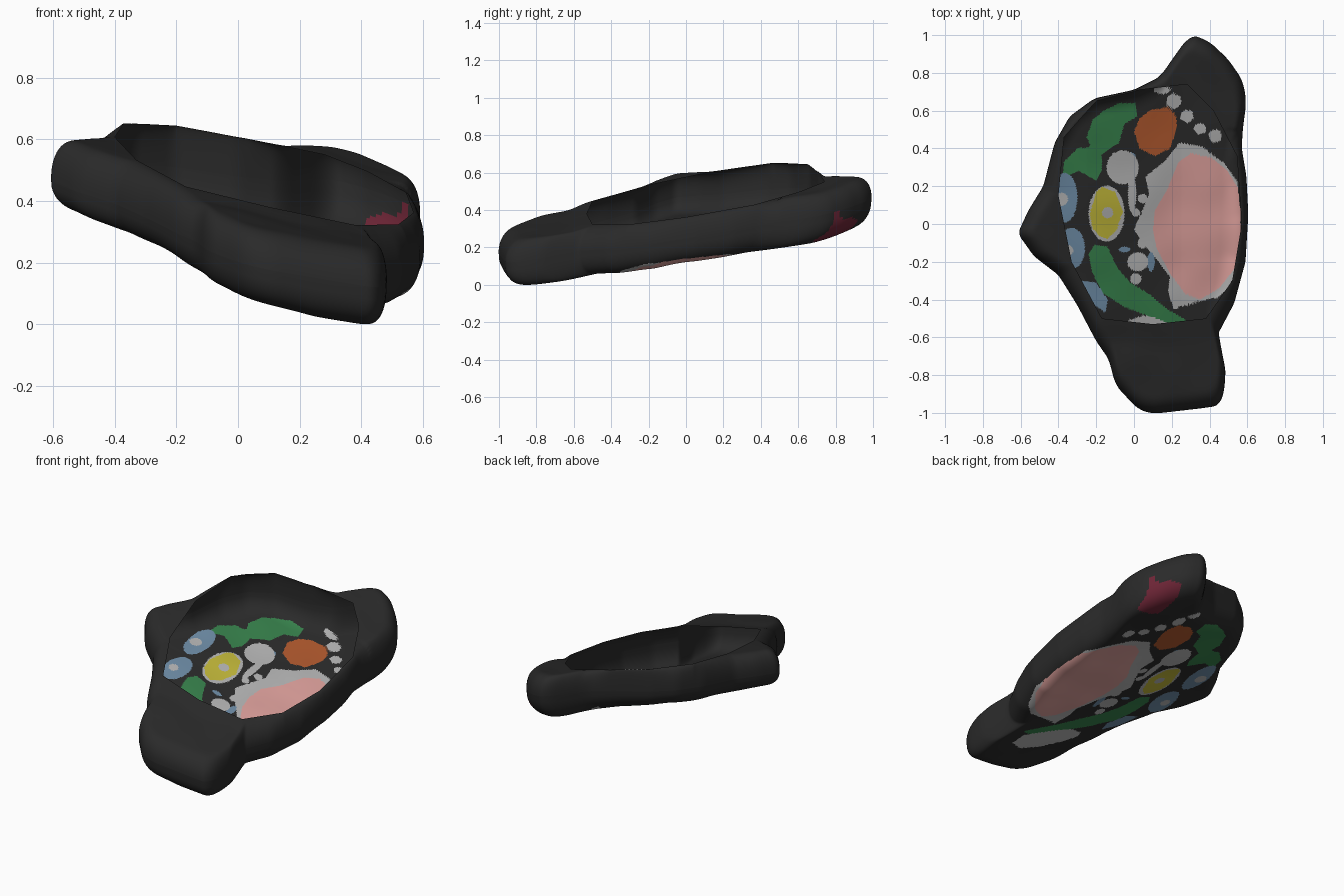
import bpy, math
from mathutils import Vector, noise

if "Cube" in bpy.data.objects:
    bpy.data.objects.remove(bpy.data.objects["Cube"])

CX, CY = 0.1, 0.0          # pole of the radial layout
N = 540                    # spokes

COLOURS = {
    "charcoal": (0.023, 0.023, 0.023), "light_grey": (0.44, 0.44, 0.44),
    "pink": (0.7, 0.34, 0.32), "blue": (0.15, 0.255, 0.37),
    "green": (0.036, 0.21, 0.068), "yellow": (0.52, 0.46, 0.04),
    "orange": (0.42, 0.095, 0.026), "maroon": (0.15, 0.018, 0.036)}
NAMES = list(COLOURS)
MATS = []
for n, c in COLOURS.items():
    m = bpy.data.materials.new(n)
    m.diffuse_color = (*c, 1)
    m.use_nodes = True
    m.node_tree.nodes["Principled BSDF"].inputs["Base Color"].default_value = m.diffuse_color
    MATS.append(m)

# Plan outline of the body and of the flat cut opening
outline = [(.30, 1.005), (.4, .965), (.5, .87), (.575, .76), (.595, .65), (.575, .5), (.57, .4),
           (.595, .25), (.605, .05), (.59, -.2), (.53, -.42), (.435, -.6), (.48, -.7),
           (.485, -.83), (.46, -.96), (.36, -.975), (.1, -1.005), (.02, -.98), (-.1, -.85),
           (-.13, -.72), (-.2, -.62), (-.3, -.43), (-.4, -.27), (-.53, -.17), (-.615, -.05),
           (-.56, .07), (-.48, .2), (-.42, .43), (-.34, .57), (-.21, .665), (0, .71),
           (.14, .78), (.23, .91)]
opening = [(-.4, .15), (-.37, .46), (-.2, .65), (.03, .71), (.28, .74), (.42, .6), (.545, .36),
           (.57, 0), (.52, -.3), (.38, -.5), (.1, -.53), (-.17, -.5), (-.33, -.2)]


def reach(poly, a):
    """distance from the pole to a star-shaped polygon along angle a"""
    dx, dy = math.cos(a), math.sin(a)
    best = 0
    for (x0, y0), (x1, y1) in zip(poly, poly[1:] + poly[:1]):
        ex, ey, px, py = x1 - x0, y1 - y0, x0 - CX, y0 - CY
        d = dx * ey - dy * ex
        if abs(d) > 1e-9:
            t, s = (px * ey - py * ex) / d, (px * dy - py * dx) / d
            if t > 0 and -1e-6 <= s <= 1 + 1e-6:
                best = max(best, t)
    return best


ANG = [2 * math.pi * (i + .37) / N for i in range(N)]
raw = [reach(outline, a) for a in ANG]
OUT = [sum(raw[(i + k) % N] for k in range(-3, 4)) / 7 for i in range(N)]
HOLE = [min(reach(opening, a), o - .012) for a, o in zip(ANG, OUT)]


def spot_at(i, r):
    return CX + r * math.cos(ANG[i]), CY + r * math.sin(ANG[i])


def plane(x, y):
    return .484 - .227 * x + .166 * y


def lump(x, y, amount):
    return amount * noise.noise(Vector((x * 5, y * 5, 1.7)))


def edge_depth(i):
    return .13 - .04 * spot_at(i, OUT[i])[0]


def shoulder(u, p):
    """1 at u = 0 falling steeply to 0 at u = 1"""
    return max(0, 1 - max(0, u) ** p) ** (1 / p)


def floor_point(i, t):
    r, w = OUT[i] * t, OUT[i] * (1 - t)
    x, y = spot_at(i, r)
    e = edge_depth(i)
    full = .25 + .06 * min(.25, max(-.25, x)) + lump(x, y, .008)
    side = .115 + .03 * min(1, max(-1, x / .4))       # rounder on the right
    return (x, y, plane(x, y) - e - (full - e) * shoulder(1 - w / side, 2.3))


def rim_point(i, s):
    width = OUT[i] - HOLE[i]
    x, y = spot_at(i, HOLE[i] + width * s)
    e = edge_depth(i)
    slack = (.01 if y < .5 else -.005) * min(1, width * s / .12)
    slack += lump(x, y, .01) * min(1, width * s / .1)
    u = 1 - width * (1 - s) / min(.095, width)
    return (x, y, plane(x, y) - e + (e - slack) * shoulder(u, 2.2))


def sheet(name, point, steps, flip, colour=None):
    """rings of N points, bridged with quads"""
    verts = [point(i, s) for s in steps for i in range(N)]
    faces = []
    for k in range(len(steps) - 1):
        for i in range(N):
            j = (i + 1) % N
            f = (k * N + i, (k + 1) * N + i, (k + 1) * N + j, k * N + j)
            faces.append(f[::-1] if flip else f)
    if steps[0] > 0:                       # close the tiny centre
        faces.append(tuple(range(N))[::-1] if flip else tuple(range(N)))
    me = bpy.data.meshes.new(name)
    me.from_pydata(verts, [], faces)
    for m in MATS:
        me.materials.append(m)
    for p in me.polygons:
        p.use_smooth = True
        if colour:
            p.material_index = colour(p.center.x, p.center.y)
    ob = bpy.data.objects.new(name, me)
    bpy.context.collection.objects.link(ob)
    return ob


# Coloured patches of the floor; later ones lie over earlier ones
REGIONS = []


def patch(col, pts):
    xs, ys = [p[0] for p in pts], [p[1] for p in pts]

    def inside(x, y):
        hit = False
        for (x0, y0), (x1, y1) in zip(pts, pts[1:] + pts[:1]):
            if (y0 > y) != (y1 > y) and x < x0 + (y - y0) * (x1 - x0) / (y1 - y0):
                hit = not hit
        return hit
    REGIONS.insert(0, (NAMES.index(col), min(xs), max(xs), min(ys), max(ys), inside))


def oval(col, cx, cy, rx, ry):
    REGIONS.insert(0, (NAMES.index(col), cx - rx, cx + rx, cy - ry, cy + ry,
                       lambda x, y: ((x - cx) / rx) ** 2 + ((y - cy) / ry) ** 2 < 1))


def floor_colour(x, y):
    for c, x0, x1, y0, y1, inside in REGIONS:
        if x0 < x < x1 and y0 < y < y1 and inside(x, y):
            return c
    return 0


# large pink patch in a grey border
patch("light_grey", [(0, -.03), (.04, .06), (.08, .16), (.06, .25), (.11, .29), (.16, .33), (.24, .43),
                     (.36, .41), (.48, .32), (.55, .22), (.56, -.2), (.5, -.34), (.44, -.39), (.34, -.41),
                     (.21, -.45), (.18, -.36), (.19, -.28), (.13, -.2), (.07, -.13)])
patch("pink", [(.1, -.03), (.11, .07), (.18, .19), (.23, .32), (.3, .375), (.41, .35), (.49, .29), (.55, .19),
               (.565, .05), (.56, -.13), (.53, -.24), (.45, -.34), (.35, -.4), (.27, -.37),
               (.19, -.26), (.12, -.13)])
# grey front patch, green ribbons
patch("light_grey", [(-.03, -.51), (.05, -.485), (.15, -.49), (.24, -.54), (.32, -.6), (.33, -.68),
                     (.25, -.72), (.12, -.68), (.02, -.61), (-.04, -.55)])
patch("green", [(-.37, .33), (-.38, .24), (-.29, .28), (-.2, .23), (-.17, .29), (-.17, .37), (-.08, .43),
                (-.05, .53), (.02, .57), (.01, .64), (-.08, .64), (-.16, .6), (-.22, .55),
                (-.25, .46), (-.23, .41), (-.3, .4)])
patch("green", [(-.24, -.16), (-.21, -.11), (-.14, -.12), (-.09, -.23), (-.02, -.31), (.08, -.37),
                (.16, -.44), (.26, -.5), (.35, -.56), (.3, -.58), (.16, -.515), (.06, -.48), (-.05, -.44),
                (-.16, -.37), (-.22, -.26)])
# orange and maroon patches
patch("orange", [(.0, .49), (.03, .56), (.09, .605), (.18, .62), (.225, .57), (.225, .5), (.19, .4),
                 (.11, .36), (.03, .4)])
patch("maroon", [(.41, .7), (.55, .68), (.55, .8), (.48, .88), (.42, .92), (.4, .85)])
# yellow patch with grey border and core
oval("light_grey", -.145, .055, .095, .148)
patch("yellow", [(-.235, .05), (-.2, .17), (-.17, .195), (-.1, .17), (-.06, .07), (-.09, -.03),
                 (-.14, -.08), (-.19, -.06), (-.22, -.02)])
oval("light_grey", -.14, .06, .03, .03)
# blue patches with grey cores
for cx, cy, rx, ry, core in [(-.365, .14, .065, .13, .035), (-.33, -.13, .07, .11, .028)]:
    oval("blue", cx, cy, rx, ry)
    oval("light_grey", cx - .02, cy - .01, core, core)
patch("blue", [(-.28, -.3), (-.2, -.31), (-.14, -.4), (-.15, -.47), (-.24, -.41)])
oval("blue", -.05, -.135, .03, .015)
oval("blue", .09, -.2, .02, .05)
oval("blue", -.02, .36, .03, .02)
# scattered grey spots
for spot in [(-.06, .3, .085, .09), (-.01, .16, .022, .1), (.045, .135, .025, .025), (.01, .06, .022, .022),
             (.02, -.2, .055, .05), (.01, -.29, .03, .03), (.045, -.1, .025, .03),
             (.21, .65, .04, .04), (.28, .57, .035, .033), (.35, .505, .033, .03),
             (.43, .465, .034, .034), (.15, .71, .045, .022)]:
    oval("light_grey", *spot)

# Body: painted bowl below, dark rim above around the cut opening
bowl_steps = [1 - (1 - k / 105) ** 1.25 for k in range(1, 106)]
rim_steps = [math.sin(k / 24 * math.pi / 2) for k in range(25)]
bowl = sheet("painted_bowl", floor_point, bowl_steps, True, floor_colour)
rim = sheet("upper_rim", rim_point, rim_steps, False)
bowl.data.polygons[-1].material_index = floor_colour(CX, CY)

# Stand the body on the ground
low = min(v.co.z for v in bowl.data.vertices)
for ob in (bowl, rim):
    for v in ob.data.vertices:
        v.co.z -= low
